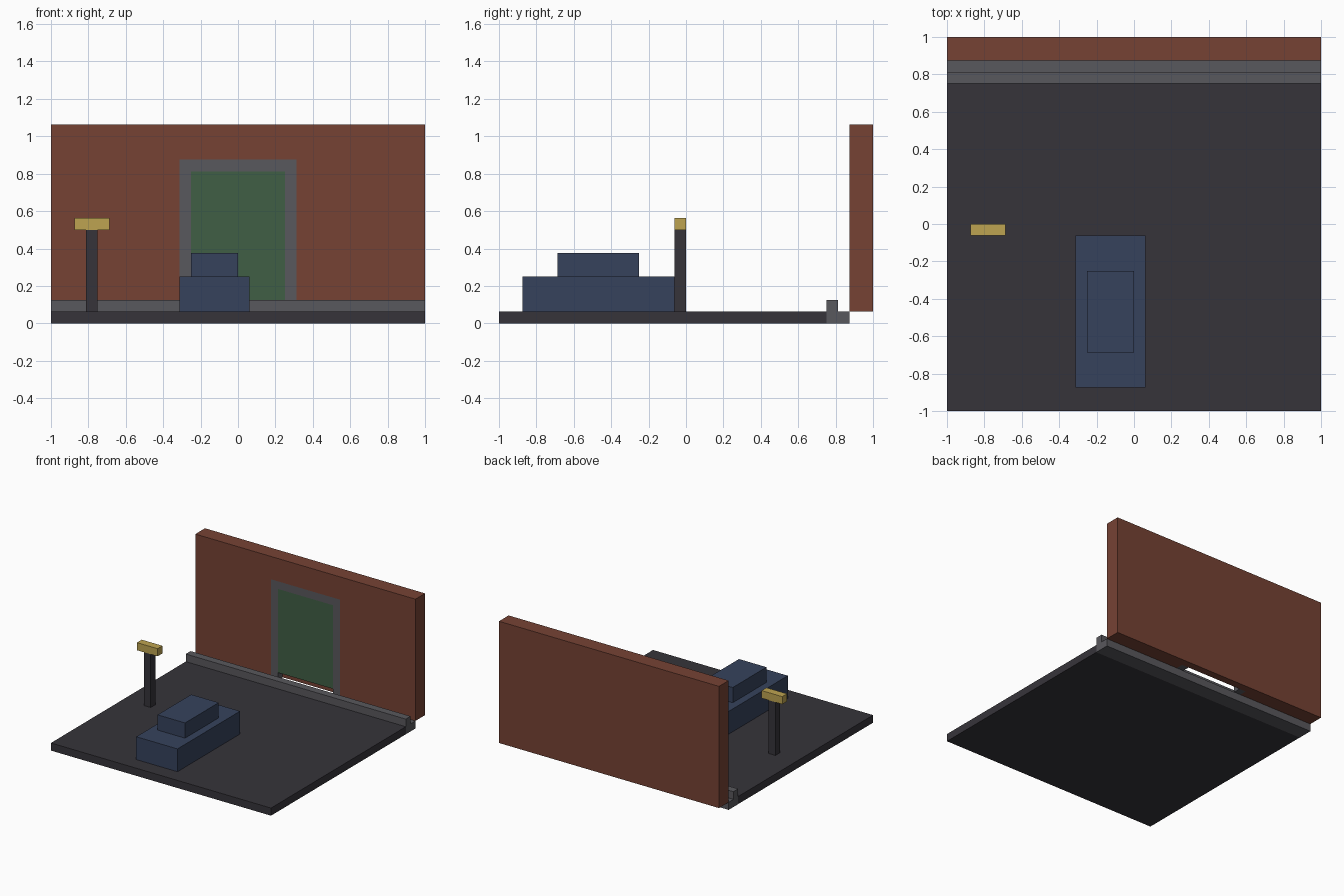
import bpy
import bmesh
from mathutils import Matrix, Vector

cube = bpy.data.objects.get("Cube")
if cube:
    bpy.data.objects.remove(cube, do_unlink=True)

U = 1 / 16  # building grid step


def material(name, rgb):
    lin = [c / 255 / 12.92 if c / 255 <= 0.04045 else ((c / 255 + 0.055) / 1.055) ** 2.4 for c in rgb]
    m = bpy.data.materials.new(name)
    m.diffuse_color = (*lin, 1)
    m.use_nodes = True
    bsdf = m.node_tree.nodes["Principled BSDF"]
    bsdf.inputs["Base Color"].default_value = (*lin, 1)
    bsdf.inputs["Roughness"].default_value = 0.9
    return m


asphalt = material("dark asphalt", (54, 52, 58))
stone = material("grey stone", (89, 88, 93))
brick = material("brick red", (118, 66, 52))
green = material("door green", (64, 95, 69))
blue = material("car blue", (54, 66, 92))
gold = material("sign yellow", (189, 164, 81))


def box(name, lo, hi, mat):
    """Box between two corners given in grid steps."""
    lo, hi = Vector(lo) * U, Vector(hi) * U
    bm = bmesh.new()
    bmesh.ops.create_cube(bm, size=1, matrix=Matrix.Translation((lo + hi) / 2)
                          @ Matrix.Diagonal((*(hi - lo), 1)))
    me = bpy.data.meshes.new(name)
    bm.to_mesh(me)
    bm.free()
    me.materials.append(mat)
    ob = bpy.data.objects.new(name, me)
    bpy.context.collection.objects.link(ob)
    return ob


# Street, pavement and kerb
box("road", (-16, -16, 0), (16, 12, 1), asphalt)
box("pavement", (-16, 12, 0), (16, 14, 1), stone)
box("kerb", (-16, 12, 1), (16, 13, 2), stone)

# Wall with a shallow doorway recess open at the foot
wall = box("wall", (-16, 14, 1), (16, 16, 17), brick)
cutter = box("doorway_cutter", (-5, 13, 0), (5, 15, 14), brick)
cutter.hide_render = True
mod = wall.modifiers.new("doorway", "BOOLEAN")
mod.operation = "DIFFERENCE"
mod.solver = "EXACT"
mod.object = cutter
bpy.context.view_layer.objects.active = wall
bpy.ops.object.modifier_apply(modifier=mod.name)
bpy.data.objects.remove(cutter, do_unlink=True)

# Door frame and door, flush with the wall and raised above its foot
for side, x in (("right", -5), ("left", 4)):
    box(f"door_post_{side}", (x, 14, 1), (x + 1, 15, 13), stone)
box("door_lintel", (-5, 14, 13), (5, 15, 14), stone)
box("door", (-4, 14, 2), (4, 15, 13), green)

# Parked car
box("car_body", (-5, -14, 1), (1, -1, 4), blue)
box("car_cabin", (-4, -11, 4), (0, -4, 6), blue)

# Street sign
box("sign_post", (-13, -1, 1), (-12, 0, 8), asphalt)
box("sign_board", (-14, -1, 8), (-11, 0, 9), gold)
